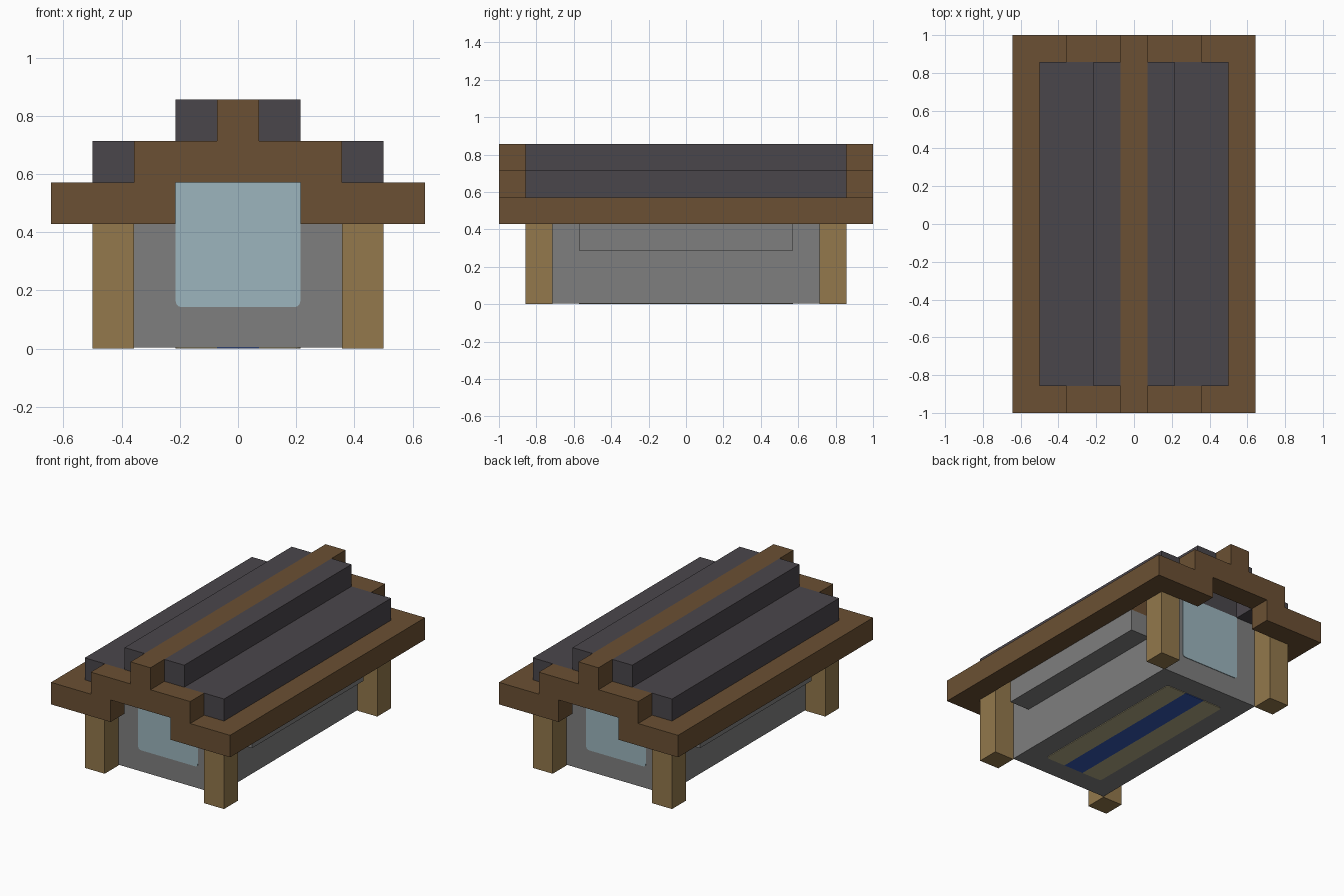
import bpy
import bmesh

U = 1 / 7          # one block of the building grid
SKIN = 0.004       # thickness of painted plates

cube = bpy.data.objects.get("Cube")
if cube:
    bpy.data.objects.remove(cube, do_unlink=True)


def material(name, hex_code):
    rgb = [int(hex_code[i:i + 2], 16) / 255 for i in (0, 2, 4)]
    lin = [c / 12.92 if c <= 0.04045 else ((c + 0.055) / 1.055) ** 2.4 for c in rgb]
    mat = bpy.data.materials.new(name)
    mat.use_nodes = True
    mat.diffuse_color = (*lin, 1)
    bsdf = mat.node_tree.nodes["Principled BSDF"]
    bsdf.inputs["Base Color"].default_value = (*lin, 1)
    bsdf.inputs["Roughness"].default_value = 0.9
    return mat


dark_wood = material("dark wood", "6B5033")
light_wood = material("light wood", "93784C")
stone = material("grey stone", "7F7F7F")
slate = material("dark slate", "4A464B")
glass = material("pale blue glass", "9CB5BD")
olive = material("olive rug", "B4AA86")
blue = material("blue rug", "3458B4")


def box(name, mat, x, y, z, round_edges=None):
    """Box from grid ranges; round_edges picks the edges to round by their midpoint."""
    bm = bmesh.new()
    bmesh.ops.create_cube(bm, size=1)
    if round_edges:
        edges = [e for e in bm.edges if round_edges((e.verts[0].co + e.verts[1].co) / 2)]
    for v in bm.verts:
        v.co = [U * ((lo + hi) / 2 + c * (hi - lo)) for c, (lo, hi) in zip(v.co, (x, y, z))]
    if round_edges:
        bmesh.ops.bevel(bm, geom=edges, offset=0.02, segments=3,
                        profile=0.5, affect='EDGES')
    mesh = bpy.data.meshes.new(name)
    bm.to_mesh(mesh)
    bm.free()
    mesh.materials.append(mat)
    obj = bpy.data.objects.new(name, mesh)
    bpy.context.collection.objects.link(obj)
    return obj


def span(side, lo, hi):
    """Range mirrored to the given side."""
    return tuple(sorted((side * lo, side * hi)))


skin = SKIN / U

# Main body and the slate core that closes the roof space
box("body", stone, (-2.5, 2.5), (-5, 5), (skin, 4))
box("roof_core", slate, (-1.5, 1.5), (-5, 5), (4, 5))

# Ridge beam
box("ridge_beam", dark_wood, (-0.5, 0.5), (-7, 7), (5, 6))

for s, side in ((1, "left"), (-1, "right")):
    # Stepped roof, eaves and side ledges
    box(side + "_lower_roof", slate, span(s, 1.5, 3.5), (-6, 6), (4, 5))
    box(side + "_upper_roof", slate, span(s, 0.5, 1.5), (-6, 6), (5, 6))
    box(side + "_eave_beam", dark_wood, span(s, 3.5, 4.5), (-7, 7), (3, 4))
    box(side + "_wall_beam", dark_wood, span(s, 2.5, 3.5), (-4, 4), (3, 4))
    box(side + "_ledge", stone, span(s, 2.5, 3.5), (-4, 4), (2, 3))
    # Corner posts and lower gable boards
    for t, end in ((-1, "front"), (1, "back")):
        box(f"{end}_{side}_post", light_wood, span(s, 2.5, 3.5), span(t, 5, 6), (0, 4))
        box(f"{end}_{side}_gable_board", dark_wood, span(s, 1.5, 3.5), span(t, 6, 7), (3, 4))

for t, end in ((-1, "front"), (1, "back")):
    # Upper gable board and window pane with rounded lower corners
    box(end + "_gable_top", dark_wood, (-2.5, 2.5), span(t, 6, 7), (4, 5))
    box(end + "_window", glass, (-1.5, 1.5), span(t, 5, 5 + skin), (1, 4),
        lambda m: abs(m.y) < 0.1 and m.z < 0)

# Underside panels: a blue strip between two olive ones
box("underside_blue_strip", blue, (-0.5, 0.5), (-4, 4), (0, skin))
for s, side in ((1, "left"), (-1, "right")):
    box(side + "_underside_panel", olive, span(s, 0.5, 1.5), (-4, 4), (0, skin),
        lambda m, s=s: abs(m.z) < 0.1 and m.x * s > 0)
